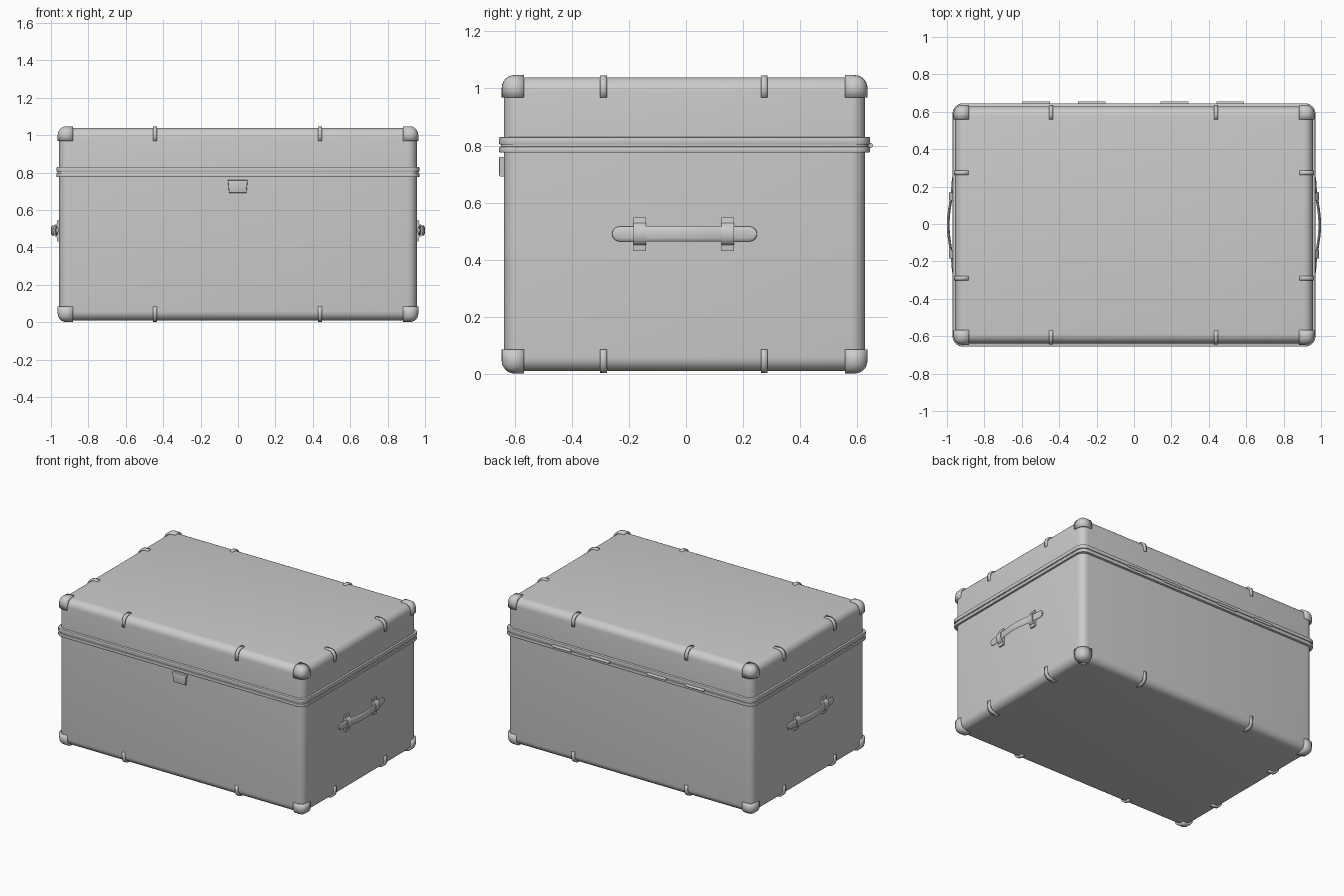
import bpy, bmesh, math
from mathutils import Vector, Matrix

if "Cube" in bpy.data.objects:
    bpy.data.objects.remove(bpy.data.objects["Cube"])

CY = -0.005          # the case sits slightly forward because of the hinges


def finish(name, bm, thickness=0, angle=35):
    bmesh.ops.recalc_face_normals(bm, faces=bm.faces)
    me = bpy.data.meshes.new(name)
    bm.to_mesh(me)
    bm.free()
    me.shade_smooth()
    me.set_sharp_from_angle(angle=math.radians(angle))
    ob = bpy.data.objects.new(name, me)
    bpy.context.collection.objects.link(ob)
    if thickness:
        mod = ob.modifiers.new("thickness", 'SOLIDIFY')
        mod.thickness = thickness
        mod.offset = -1
    return ob


def box(lo, hi):
    bm = bmesh.new()
    lo, hi = Vector(lo), Vector(hi)
    size = hi - lo
    bmesh.ops.create_cube(bm, size=1, matrix=Matrix.Translation((lo + hi) / 2) @ Matrix.Diagonal((*size, 1)))
    return bm


def bevel(bm, edges, r, seg):
    bmesh.ops.bevel(bm, geom=list(edges), offset=r, segments=seg, profile=0.5,
                    affect='EDGES', clamp_overlap=True)


def shell(grow, radius, lo, hi):
    """Region lo..hi of the skin of the rounded case, grown outward by grow."""
    hx, hy = 0.956 + grow, 0.633 + grow
    bm = box((-hx, CY - hy, 0.009 - grow), (hx, CY + hy, 1.039 + grow))
    bevel(bm, bm.edges, radius, 6)
    bmesh.ops.recalc_face_normals(bm, faces=bm.faces)
    for i in range(3):
        for value, sign in ((lo[i], -1), (hi[i], 1)):
            n = Vector((0, 0, 0))
            n[i] = sign
            co = Vector((0, 0, 0))
            co[i] = value
            bmesh.ops.bisect_plane(bm, geom=bm.verts[:] + bm.edges[:] + bm.faces[:],
                                   plane_co=co, plane_no=n, clear_outer=True)
    return bm


# Main body and lid
finish("body", shell(0, 0.05, (-2, -2, -2), (2, 2, 0.788)))
finish("lid", shell(0, 0.05, (-2, -2, 0.815), (2, 2, 2)))

# Rim rails around the opening
for name, z0, z1, out in (("lower_rail", 0.775, 0.796, 0), ("seal", 0.79, 0.81, -0.006),
                          ("upper_rail", 0.803, 0.830, 0)):
    hx, hy = 0.970 + out, 0.650 + out
    bm = box((-hx, CY - hy, z0), (hx, CY + hy, z1))
    bevel(bm, [e for e in bm.edges if abs(e.verts[0].co.z - e.verts[1].co.z) > 0.01], 0.055, 8)
    rim = [e for e in bm.edges if abs(e.verts[0].co.z - e.verts[1].co.z) < 1e-5]
    bevel(bm, rim, 0.004, 2)
    finish(name, bm)

# Corner caps
for sx in (-1, 1):
    for sy in (-1, 1):
        for z0, z1 in ((-1, 0.085), (0.968, 2)):
            xs = sorted((sx * 0.882, sx * 2))
            ys = sorted((CY + sy * 0.563, CY + sy * 2))
            finish("corner_cap", shell(0.008, 0.045, (xs[0], ys[0], z0), (xs[1], ys[1], z1)), 0.014)

# Edge clips on the long and short sides, top and bottom
for z0, z1 in ((-1, 0.085), (0.968, 2)):
    for s in (-1, 1):
        ys = sorted((CY + s * 0.565, CY + s * 2))
        xs = sorted((s * 0.884, s * 2))
        for c in (-0.444, 0.439):
            finish("edge_clip", shell(0.007, 0.045, (c - 0.011, ys[0], z0), (c + 0.011, ys[1], z1)), 0.012)
        for c in (-0.289, 0.274):
            finish("edge_clip", shell(0.007, 0.045, (xs[0], c - 0.012, z0), (xs[1], c + 0.012, z1)), 0.012)


# Side handles: bowed straps with rounded ends
def handle(side):
    bm = bmesh.new()
    rings, n, half = 40, 12, 0.254
    previous = None
    for i in range(rings + 1):
        u = -math.cos(math.pi * i / rings)          # denser towards the ends
        y = u * half
        end = max(0, abs(y) - (half - 0.026)) / 0.026
        w = 0.026 * max(0.08, math.sqrt(max(0, 1 - end * end)))
        x = 0.967 + 0.026 * math.cos(u * math.pi / 2) ** 2
        ring = []
        for k in range(n):
            a = 2 * math.pi * k / n
            ring.append(bm.verts.new((side * (x + 0.007 * math.cos(a)), y + CY, 0.49 + w * math.sin(a))))
        if previous:
            for k in range(n):
                bm.faces.new((previous[k], previous[(k + 1) % n], ring[(k + 1) % n], ring[k]))
        else:
            bm.faces.new(ring)
        previous = ring
    bm.faces.new(previous)
    finish("handle", bm)


# Brackets holding the handles
BRACKET = [(0.950, 0.431), (0.966, 0.431), (0.968, 0.452), (0.980, 0.460), (0.987, 0.474), (0.989, 0.490),
           (0.987, 0.506), (0.980, 0.520), (0.968, 0.528), (0.966, 0.547), (0.950, 0.547)]


def bracket(side, y):
    bm = bmesh.new()
    face = bm.faces.new([bm.verts.new((side * x, y - 0.022, z)) for x, z in BRACKET])
    out = bmesh.ops.extrude_face_region(bm, geom=[face])
    verts = [v for v in out["geom"] if isinstance(v, bmesh.types.BMVert)]
    bmesh.ops.translate(bm, verts=verts, vec=(0, 0.044, 0))
    finish("handle_bracket", bm)


for side in (-1, 1):
    handle(side)
    for y in (-0.162, 0.147):
        bracket(side, y)

# Hinge knuckles at the back
for cx in (-0.523, -0.226, 0.217, 0.515):
    bm = bmesh.new()
    bmesh.ops.create_cone(bm, cap_ends=True, segments=16, radius1=0.009, radius2=0.009, depth=0.148,
                          matrix=Matrix.Translation((cx, 0.646, 0.8)) @ Matrix.Rotation(math.pi / 2, 4, 'Y'))
    finish("hinge", bm)

# Front latch plate, narrower at the bottom
bm = box((-0.055, -0.655, 0.692), (0.052, -0.630, 0.760))
for v in bm.verts:
    if v.co.z < 0.7:
        v.co.x *= 0.87
bevel(bm, [e for e in bm.edges if all(v.co.y < -0.65 for v in e.verts)], 0.004, 2)
finish("latch", bm)
